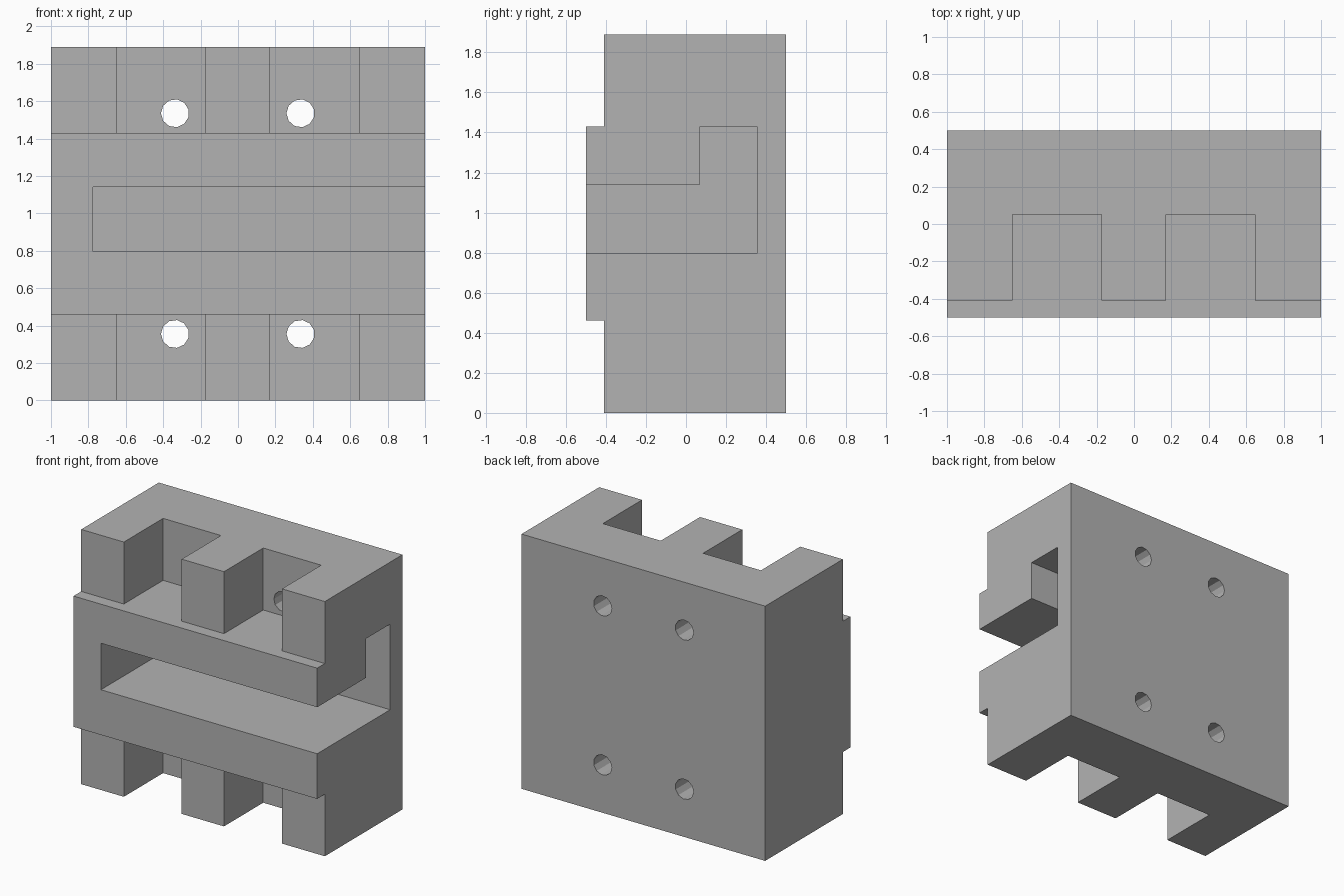
import bpy
import bmesh
import math
from mathutils import Matrix

if "Cube" in bpy.data.objects:
    bpy.data.objects.remove(bpy.data.objects["Cube"], do_unlink=True)

HEIGHT = 1.89

grey = bpy.data.materials.new("plain_grey")
grey.use_nodes = True
colour = (0.45, 0.45, 0.45, 1)
grey.diffuse_color = colour
grey.node_tree.nodes["Principled BSDF"].inputs["Base Color"].default_value = colour


def finish(bm, name):
    bmesh.ops.recalc_face_normals(bm, faces=bm.faces)
    mesh = bpy.data.meshes.new(name)
    bm.to_mesh(mesh)
    bm.free()
    mesh.materials.append(grey)
    obj = bpy.data.objects.new(name, mesh)
    bpy.context.collection.objects.link(obj)
    return obj


def extrude_profile(name, profile, x0, x1):
    """Extrude a (y, z) outline along x."""
    bm = bmesh.new()
    face = bm.faces.new([bm.verts.new((x0, y, z)) for y, z in profile])
    moved = bmesh.ops.extrude_face_region(bm, geom=[face])["geom"]
    verts = [v for v in moved if isinstance(v, bmesh.types.BMVert)]
    bmesh.ops.translate(bm, verts=verts, vec=(x1 - x0, 0, 0))
    return finish(bm, name)


def box(name, x0, x1, y0, y1, z0, z1):
    return extrude_profile(name, [(y0, z0), (y1, z0), (y1, z1), (y0, z1)], x0, x1)


def hole(name, x, z):
    bm = bmesh.new()
    bmesh.ops.create_cone(bm, cap_ends=True, segments=11, radius1=0.075,
                          radius2=0.075, depth=0.8)
    bmesh.ops.transform(bm, verts=bm.verts, matrix=Matrix.Translation((x, 0.3, z))
                        @ Matrix.Rotation(math.pi / 2, 4, "X")
                        @ Matrix.Rotation(math.pi / 2, 4, "Z"))
    return finish(bm, name)


# Block with a raised band across the front
block = extrude_profile("slotted_block", [
    (0.5, 0), (0.5, HEIGHT), (-0.41, HEIGHT), (-0.41, 1.43),
    (-0.5, 1.43), (-0.5, 0.46), (-0.41, 0.46), (-0.41, 0)], -1, 1)

# Hooked slot, open at the front and the left end
cutters = [extrude_profile("slot_cutter", [
    (-0.7, 0.795), (0.355, 0.795), (0.355, 1.43), (0.07, 1.43),
    (0.07, 1.14), (-0.7, 1.14)], -0.775, 1.2)]

# Pockets above and below the band, each with a bolt hole through the back
for z0, z1, hole_z in ((1.43, 2.1, 1.535), (-0.2, 0.46, 0.355)):
    for x0, x1, hole_x in ((-0.65, -0.175, -0.337), (0.172, 0.648, 0.334)):
        cutters.append(box("pocket_cutter", x0, x1, -0.7, 0.05, z0, z1))
        cutters.append(hole("hole_cutter", hole_x, hole_z))

for cutter in cutters:
    cutter.hide_render = True
    cut = block.modifiers.new(cutter.name, "BOOLEAN")
    cut.operation = "DIFFERENCE"
    cut.solver = "EXACT"
    cut.object = cutter

# Bake the cuts and drop the cutters
bpy.context.view_layer.update()
graph = bpy.context.evaluated_depsgraph_get()
baked = bpy.data.meshes.new_from_object(block.evaluated_get(graph))
block.modifiers.clear()
block.data = baked
block.data.materials.clear()
block.data.materials.append(grey)
for cutter in cutters:
    bpy.data.objects.remove(cutter, do_unlink=True)
